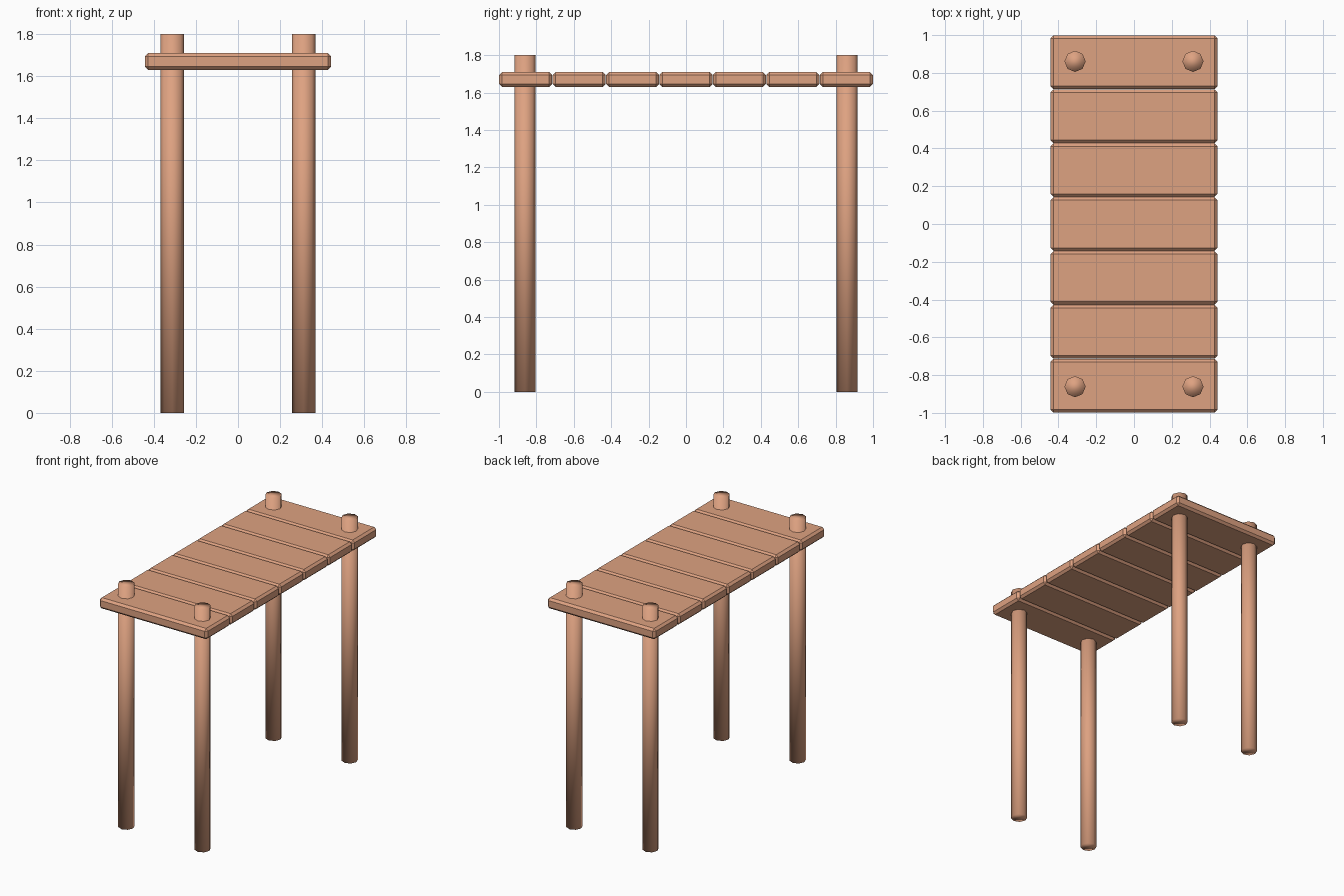
import bpy

if "Cube" in bpy.data.objects:
    bpy.data.objects.remove(bpy.data.objects["Cube"])

wood = bpy.data.materials.new("wood")
wood.diffuse_color = (0.73, 0.36, 0.22, 1)
wood.use_nodes = True
wood.node_tree.nodes["Principled BSDF"].inputs["Base Color"].default_value = wood.diffuse_color

PLANKS = 7
PITCH = 2 / PLANKS
LENGTH, WIDTH, THICK = 0.886, PITCH - 0.002, 0.08
DECK_Z = 1.67


def plank(name, y):
    """Cross board with chamfered edges."""
    bpy.ops.mesh.primitive_cube_add(size=1, location=(0, y, DECK_Z))
    ob = bpy.context.object
    ob.name = name
    ob.scale = (LENGTH, WIDTH, THICK)
    bpy.ops.object.transform_apply(location=False, rotation=False, scale=True)
    bev = ob.modifiers.new("chamfer", 'BEVEL')
    bev.width = 0.016
    bev.segments = 1
    ob.data.materials.append(wood)


def post(name, x, y):
    """Eight-sided upright, softly shaded over the whole surface."""
    bpy.ops.mesh.primitive_cylinder_add(vertices=8, radius=0.056, depth=1.8,
                                        location=(x, y, 0.9))
    ob = bpy.context.object
    ob.name = name
    bpy.ops.object.shade_smooth()
    ob.data.materials.append(wood)


# Deck boards
for i in range(PLANKS):
    plank(f"deck_plank_{i + 1}", -1 + PITCH * (i + 0.5))

# Four corner posts passing through the end boards
for side, x in (("left", -0.312), ("right", 0.312)):
    for end, y in (("front", -0.861), ("back", 0.861)):
        post(f"{end}_{side}_post", x, y)
